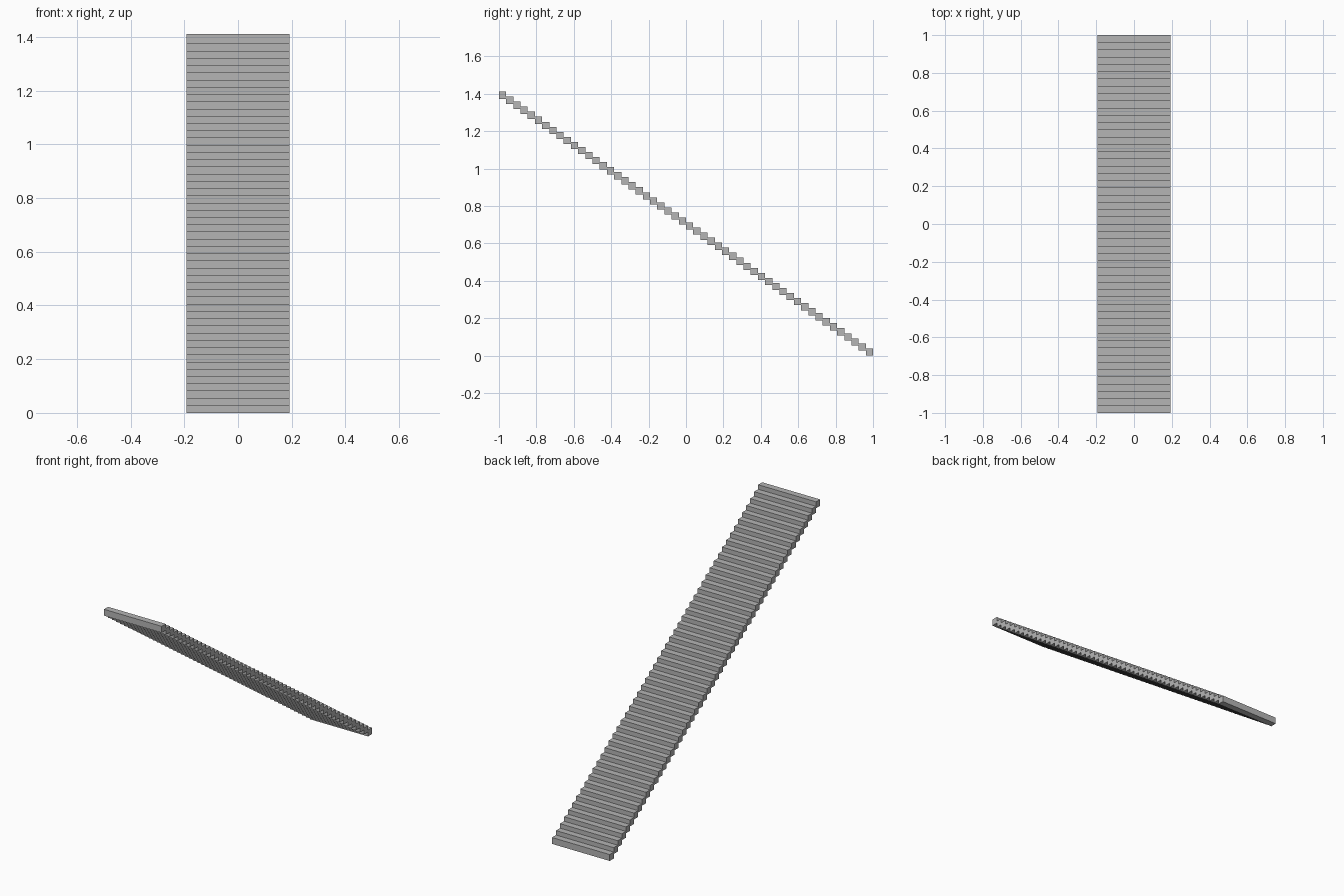
import bpy

# Remove the default cube
old = bpy.data.objects.get("Cube")
if old:
    bpy.data.objects.remove(old, do_unlink=True)

STEPS = 52
DEPTH = 2 / STEPS          # each tread is a square bar, ten times as wide
WIDTH = DEPTH * 10
RISE = DEPTH * 0.7

# Plain grey stone
grey = bpy.data.materials.new("grey")
grey.use_nodes = True
colour = (0.46, 0.46, 0.46, 1)
grey.diffuse_color = colour
grey.node_tree.nodes["Principled BSDF"].inputs["Base Color"].default_value = colour

# One step block, shared by the whole flight
bpy.ops.mesh.primitive_cube_add(size=1)
first = bpy.context.object
first.name = "step_1"
mesh = first.data
mesh.name = "step_block"
for v in mesh.vertices:
    v.co.x *= WIDTH
    v.co.y *= DEPTH
    v.co.z *= DEPTH
mesh.materials.append(grey)

# Flight climbing from the back up to the front
for i in range(STEPS):
    step = first
    if i:
        step = bpy.data.objects.new(f"step_{i + 1}", mesh)
        bpy.context.collection.objects.link(step)
    step.location = (0, 1 - DEPTH * (i + 0.5), DEPTH / 2 + RISE * i)
